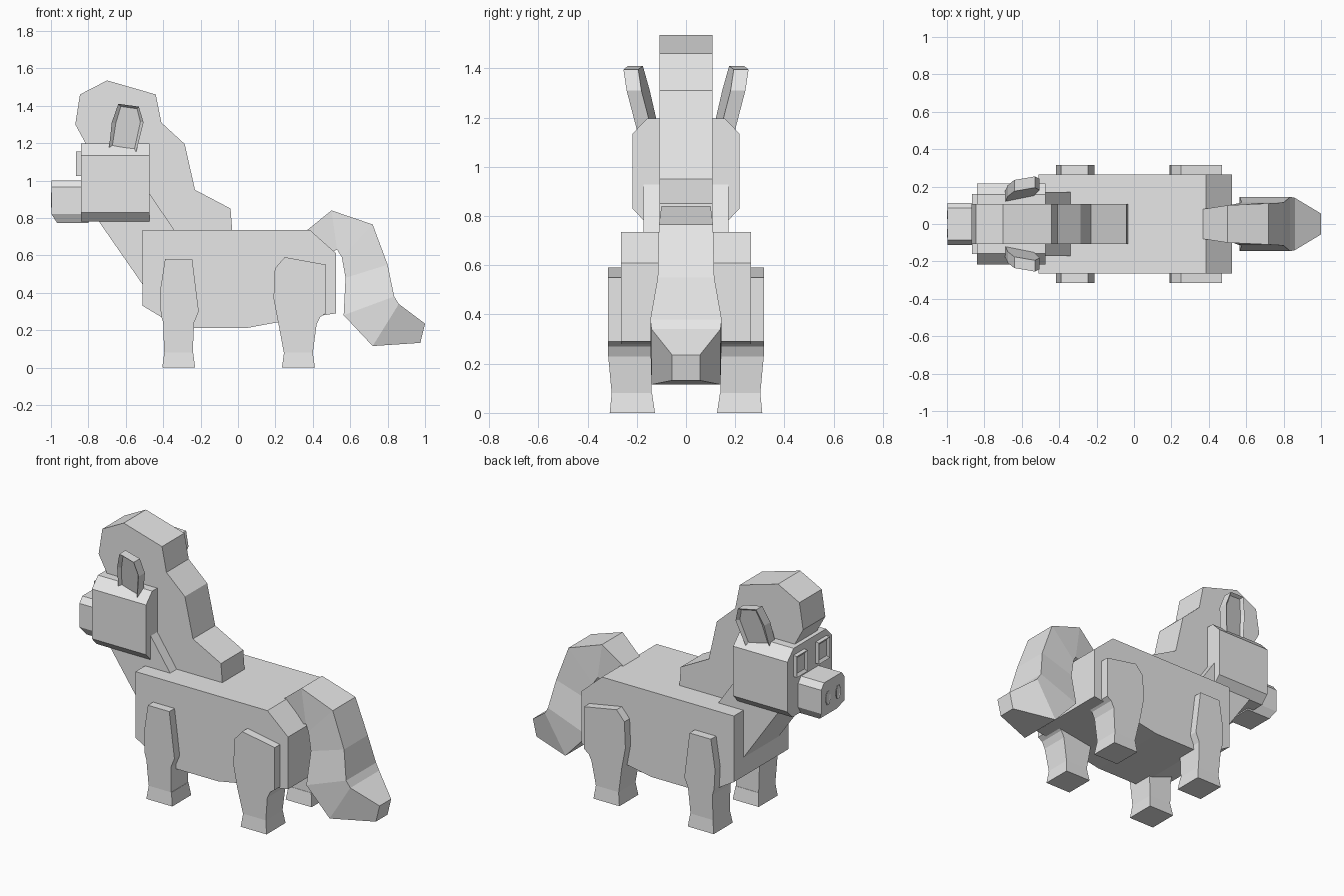
import bpy, bmesh

cube = bpy.data.objects.get("Cube")
if cube:
    bpy.data.objects.remove(cube, do_unlink=True)

grey = bpy.data.materials.new("light_grey")
grey.use_nodes = True
grey.diffuse_color = (0.8, 0.8, 0.8, 1)
grey.node_tree.nodes["Principled BSDF"].inputs["Base Color"].default_value = (0.8, 0.8, 0.8, 1)


def loft(name, rings, inset=0, depth=0):
    """Skin a list of equal rings; optionally sink a panel into the last cap."""
    bm = bmesh.new()
    loops = [[bm.verts.new(p) for p in ring] for ring in rings]
    n = len(loops[0])
    for a, b in zip(loops, loops[1:]):
        for i in range(n):
            j = (i + 1) % n
            bm.faces.new((a[i], a[j], b[j], b[i]))
    bm.faces.new(loops[0])
    cap = bm.faces.new(loops[-1])
    bmesh.ops.recalc_face_normals(bm, faces=bm.faces[:])
    if inset:
        bmesh.ops.inset_individual(bm, faces=[cap], thickness=inset)
        bmesh.ops.translate(bm, verts=cap.verts[:], vec=cap.normal * -depth)
    mesh = bpy.data.meshes.new(name)
    bm.to_mesh(mesh)
    bm.free()
    mesh.materials.append(grey)
    obj = bpy.data.objects.new(name, mesh)
    bpy.context.collection.objects.link(obj)
    return obj


def slab(name, profile, half):
    """Side profile (x, z) spread evenly across y."""
    return loft(name, [[(x, y, z) for x, z in profile] for y in (-half, half)])


def along_x(name, section, x0, x1, **panel):
    """Cross-section (y, z) run from x0 to x1."""
    return loft(name, [[(x, y, z) for y, z in section] for x in (x0, x1)], **panel)


def octagon(w, top, upper, lower, bottom, wt, wb):
    half = [(wb, bottom), (w, lower), (w, upper), (wt, top)]
    return half + [(-y, z) for y, z in reversed(half)]


# Trunk, neck and mane
slab("body", [(-.51, .735), (.385, .735), (.525, .61), (.525, .29), (.2, .24),
              (.05, .212), (-.26, .212), (-.41, .27), (-.51, .33)], .265)
slab("neck", [(-.75, .79), (-.48, .94), (-.34, .735), (-.3, .5), (-.5, .43)], .172)
slab("mane", [(-.81, 1.19), (-.87, 1.3), (-.845, 1.46), (-.7, 1.535), (-.44, 1.46),
              (-.41, 1.31), (-.285, 1.195), (-.23, .95), (-.04, .85), (-.03, .72),
              (-.36, .72), (-.5, .95), (-.55, 1.15)], .108)

# Head and snout
along_x("head", octagon(.217, 1.197, 1.135, .83, .78, .157, .17), -.84, -.472)
snout = octagon(.113, 1.0, .965, .82, .772, .085, .085)
loft("snout", [[(-.8, y, z) for y, z in snout],
               [(-.997 + (.03 if z < .8 else 0), y, z) for y, z in snout]])

# Wavy tail: each station is an upper point, a lower point and a half width
stations = [((.37, .735), (.45, .6), .08), ((.5, .84), (.53, .63), .1),
            ((.72, .765), (.555, .59), .11), ((.8, .55), (.575, .48), .115),
            ((.835, .38), (.565, .28), .145), ((.86, .34), (.72, .115), .14),
            ((1.0, .235), (.975, .132), .056)]
loft("tail", [[(a[0], -w, a[1]), (a[0], w, a[1]), (b[0], w, b[1]), (b[0], -w, b[1])]
              for a, b, w in stations])

ear = [(-.69, 1.17), (-.675, 1.31), (-.64, 1.41), (-.53, 1.395), (-.505, 1.31), (-.545, 1.15)]
legs = {
    "front": [(-.39, .58), (-.245, .58), (-.21, .3), (-.235, .24), (-.242, .08),
              (-.395, .08), (-.4, .24), (-.412, .28), (-.418, .4)],
    "hind": [(.25, .59), (.47, .55), (.47, .29), (.44, .27), (.42, .23), (.4, .08),
             (.245, .08), (.215, .24), (.19, .37), (.197, .53)],
}
feet = {"front": -.317, "hind": .323}

for side, s in (("left", 1), ("right", -1)):
    # Ears lean outwards and turn slightly
    def ear_y(x, z):
        return .165 + .21 * (z - 1.18) + .2 * (x + .6)
    loft(f"ear_{side}", [[(x, s * (ear_y(x, z) + t), z) for x, z in ear] for t in (-.03, .03)],
         inset=.02, depth=.015)

    # Eyes and nostrils
    eye = [(s * y, z) for y, z in ((.055, 1.025), (.16, 1.025), (.16, 1.155), (.055, 1.155))]
    along_x(f"eye_{side}", eye, -.83, -.865, inset=.024, depth=.012)
    nostril = [(s * .05 + y, .895 + z) for y, z in
               ((-.01, -.04), (.01, -.04), (.022, -.015), (.022, .015),
                (.01, .04), (-.01, .04), (-.022, .015), (-.022, -.015))]
    along_x(f"nostril_{side}", nostril, -.994, -1.0, inset=.008, depth=.004)

    # Legs taper towards the ankle, feet flare to the ground
    for end, profile in legs.items():
        inner = [(x, s * .14, z) for x, z in profile]
        outer = [(x, s * (.302 if z < .1 else .316), z) for x, z in profile]
        loft(f"{end}_leg_{side}", [inner, outer])
        rings = []
        for z, w, y0, y1 in ((0, .088, .126, .31), (.08, .077, .138, .302)):
            c = feet[end]
            rings.append([(c - w, s * y0, z), (c + w, s * y0, z),
                          (c + w, s * y1, z), (c - w, s * y1, z)])
        loft(f"{end}_foot_{side}", rings)
